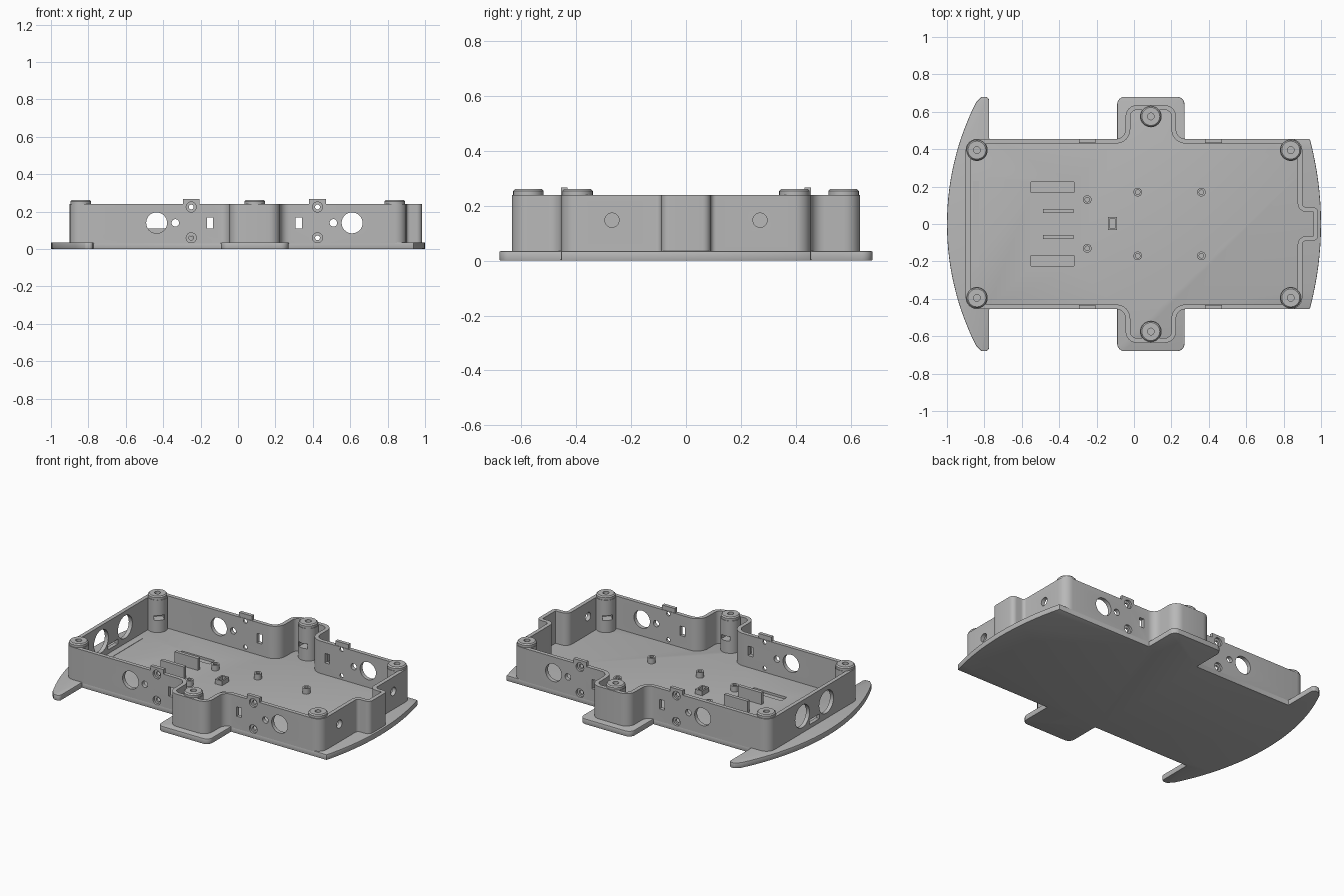
import bpy, bmesh, math
from mathutils import Vector, Matrix

if "Cube" in bpy.data.objects:
    bpy.data.objects.remove(bpy.data.objects["Cube"], do_unlink=True)

grey = bpy.data.materials.new("plain grey")
grey.use_nodes = True
grey.diffuse_color = (0.48, 0.48, 0.48, 1)
grey.node_tree.nodes["Principled BSDF"].inputs["Base Color"].default_value = (0.48, 0.48, 0.48, 1)

FLOOR, RIM = 0.035, 0.24
SIDES = (1, -1)
parts = []


def finish(name, bm, helper=False):
    bmesh.ops.recalc_face_normals(bm, faces=bm.faces)
    mesh = bpy.data.meshes.new(name)
    bm.to_mesh(mesh)
    bm.free()
    mesh.materials.append(grey)
    obj = bpy.data.objects.new(name, mesh)
    bpy.context.collection.objects.link(obj)
    obj.hide_render = helper
    if not helper:
        parts.append(obj)
    return obj


def box(name, center, size, helper=False, turn=0):
    bm = bmesh.new()
    m = Matrix.Translation(center) @ Matrix.Rotation(turn, 4, "Z") @ Matrix.Diagonal((*size, 1))
    bmesh.ops.create_cube(bm, size=1, matrix=m)
    return finish(name, bm, helper)


def rod(name, center, r, depth, axis="Z", helper=False, top=None, seg=32):
    bm = bmesh.new()
    turn = {"Z": Matrix(), "Y": Matrix.Rotation(math.pi / 2, 4, "X"),
            "X": Matrix.Rotation(math.pi / 2, 4, "Y")}[axis]
    bmesh.ops.create_cone(bm, cap_ends=True, segments=seg, radius1=r, radius2=top or r,
                          depth=depth, matrix=Matrix.Translation(center) @ turn)
    return finish(name, bm, helper)


def rounded(corners, steps=6):
    """Replace each (x, y, radius) corner by a tangent arc."""
    out = []
    for i, (x, y, r) in enumerate(corners):
        p = Vector((x, y))
        if r <= 0:
            out.append(p)
            continue
        a = (Vector(corners[i - 1][:2]) - p).normalized()
        b = (Vector(corners[(i + 1) % len(corners)][:2]) - p).normalized()
        half = a.angle(b) / 2
        t = r / math.tan(half)
        c = p + (a + b).normalized() * (r / math.sin(half))
        va, vb = p + a * t - c, p + b * t - c
        sweep = va.angle_signed(vb)
        for k in range(steps + 1):
            out.append(c + Matrix.Rotation(-sweep * k / steps, 2) @ va)
    return out


def prism(name, half, z0, z1, helper=False):
    """Extrude an outline given for +y and mirrored to -y."""
    corners = half + [(x, -y, r) for x, y, r in reversed(half) if y > 0]
    bm = bmesh.new()
    face = bm.faces.new([bm.verts.new((p.x, p.y, z0)) for p in rounded(corners)])
    ext = bmesh.ops.extrude_face_region(bm, geom=[face])
    bmesh.ops.translate(bm, vec=(0, 0, z1 - z0),
                        verts=[v for v in ext["geom"] if isinstance(v, bmesh.types.BMVert)])
    return finish(name, bm, helper)


def combine(target, tools, operation="DIFFERENCE"):
    for tool in tools:
        mod = target.modifiers.new("combine", "BOOLEAN")
        mod.object, mod.operation, mod.solver = tool, operation, "EXACT"
    graph = bpy.context.evaluated_depsgraph_get()
    graph.update()
    mesh = bpy.data.meshes.new_from_object(target.evaluated_get(graph))
    target.modifiers.clear()
    target.data = mesh
    for tool in tools:
        bpy.data.objects.remove(tool, do_unlink=True)


# Base plate with a curved winged end, side tabs and a gently curved other end
def arc_x(y, r):
    return r - math.sqrt(r * r - y * y)


wing = [(-1 + arc_x(y, 1.44), y, 0) for y in [0.65 * k / 14 for k in range(15)]]
nose = [(1 - arc_x(y, 1.755), y, 0) for y in [0.455 * k / 8 for k in range(8, -1, -1)]]
plate = prism("base_plate", wing + [
    (-0.815, 0.68, 0.012), (-0.775, 0.68, 0.02), (-0.775, 0.455, 0), (-0.09, 0.455, 0),
    (-0.09, 0.68, 0.04), (0.27, 0.68, 0.04), (0.27, 0.455, 0)] + nose, 0, FLOOR)
bev = plate.modifiers.new("edge", "BEVEL")
bev.width, bev.segments, bev.limit_method, bev.angle_limit = 0.004, 2, "ANGLE", math.radians(50)
combine(plate, [box("pocket", (-0.435, 0.197 * s, FLOOR), (0.23, 0.055, 0.03), True) for s in SIDES])


# Perimeter wall: outer outline minus the same outline moved inwards
def wall_outline(t):
    shape = [(-0.9, 0.455, 0.06), (-0.045, 0.455, -0.05), (-0.045, 0.635, 0.06),
             (0.225, 0.635, 0.06), (0.225, 0.455, -0.05), (0.9, 0.455, 0.06),
             (0.9, 0.09, -0.02), (0.985, 0.09, 0.03)]
    out = []
    for x, y, r in shape:
        inward = t if x in (-0.9, -0.045) else -t
        out.append((x + inward, y - t, abs(r) + (t if r < 0 else -t)))
    return out


wall = prism("wall", wall_outline(0), FLOOR - 0.005, RIM)
combine(wall, [prism("wall_inside", wall_outline(0.025), -0.1, 0.5, True)])

CLIPS = (-0.25, 0.425)
combine(wall, [box("clip", (x, 0.444 * s, 0.234), (0.09, 0.022, 0.068), True)
               for x in CLIPS for s in SIDES], "UNION")

# Openings in the long walls
holes = []
for s in SIDES:
    y = 0.445 * s
    for x, r in ((-0.435, 0.056), (-0.335, 0.02), (0.61, 0.056), (0.51, 0.02)):
        holes.append(rod("round_hole", (x, y, 0.14), r, 0.1, "Y", True))
    for x in (-0.15, 0.325):
        holes.append(box("slot", (x, y, 0.14), (0.034, 0.1, 0.06), True))
    for x in CLIPS:
        for z in (0.225, 0.06):
            holes.append(rod("screw_hole", (x, y, z), 0.013, 0.1, "Y", True, seg=20))
            holes.append(rod("screw_recess", (x, 0.455 * s, z), 0.027, 0.026, "Y", True, seg=24))
    # Openings in the short walls
    holes.append(rod("sensor_hole", (-0.89, 0.12 * s, 0.14), 0.072, 0.1, "X", True))
    holes.append(rod("end_hole", (0.89, 0.27 * s, 0.148), 0.026, 0.1, "X", True))
holes.append(box("end_slot", (-0.89, 0, 0.075), (0.1, 0.1, 0.03), True))
combine(wall, holes)

# Screw pillars with chamfered caps, a bore and a nut slot
for x, y in ((-0.84, 0.395), (0.09, 0.575), (0.838, 0.395)):
    for s in SIDES:
        p = Vector((x, y * s, 0))
        pillar = rod("pillar", p + Vector((0, 0, 0.135)), 0.058, 0.21)
        cap = rod("pillar_cap", p + Vector((0, 0, 0.247)), 0.055, 0.016)
        rim = rod("pillar_cap_rim", p + Vector((0, 0, 0.2585)), 0.055, 0.007, top=0.048)
        for part in (pillar, cap, rim):
            combine(part, [rod("bore", p + Vector((0, 0, 0.24)), 0.018, 0.1, "Z", True, seg=20)])
        to_middle = Vector((0 if x == 0.09 else -math.copysign(1, x), -s, 0)).normalized()
        combine(pillar, [box("nut_slot", p + to_middle * 0.04 + Vector((0, 0, 0.127)),
                             (0.08, 0.06, 0.03), True, math.atan2(to_middle.y, to_middle.x))])

# Floor fittings: standoffs, upright plates, a small frame and a thin strip
for s in SIDES:
    for x, y in ((-0.25, 0.13), (0.02, 0.17), (0.36, 0.17)):
        post = rod("standoff", (x, y * s, 0.05), 0.023, 0.04, seg=24)
        combine(post, [rod("standoff_bore", (x, y * s, 0.065), 0.012, 0.05, "Z", True, seg=16)])
    box("upright_plate", (-0.405, 0.07 * s, 0.07), (0.165, 0.022, 0.08))
frame = box("switch_frame", (-0.115, 0.003, 0.047), (0.05, 0.07, 0.034))
combine(frame, [box("frame_opening", (-0.115, 0.003, 0.06), (0.03, 0.05, 0.04), True)])
box("floor_strip", (-0.845, 0, FLOOR), (0.03, 0.46, 0.004))

bpy.ops.object.select_all(action="DESELECT")
for obj in parts:
    obj.select_set(True)
bpy.context.view_layer.objects.active = wall
bpy.ops.object.shade_smooth_by_angle(angle=math.radians(30))
